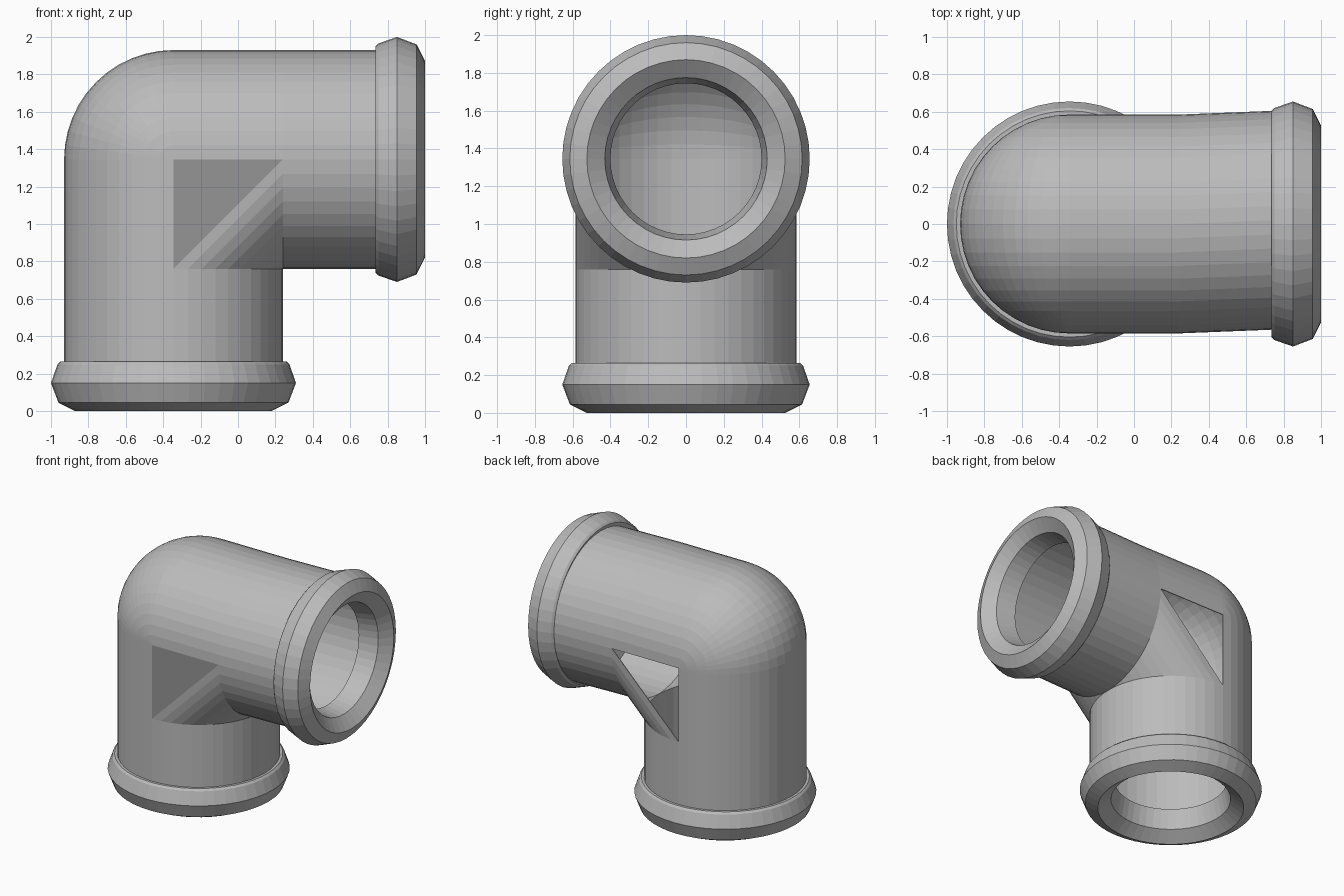
import bpy
import bmesh
from math import pi, sin, cos

cube = bpy.data.objects.get("Cube")
if cube:
    bpy.data.objects.remove(cube, do_unlink=True)

CX, CZ = -0.345, 1.345      # bend centre
R = 0.585                   # pipe radius
HALF = 24                   # sides per half circle
X_JOIN, Z_JOIN = CX + R, CZ - R


def make_material(name, value):
    mat = bpy.data.materials.new(name)
    mat.use_nodes = True
    colour = (value, value, value, 1)
    mat.diffuse_color = colour
    mat.node_tree.nodes["Principled BSDF"].inputs["Base Color"].default_value = colour
    return mat


grey = make_material("light grey", 0.5)
dark_grey = make_material("shaded grey", 0.3)


# A point on the level or upright pipe; angles 0 to pi lie on the outside of the bend
def level(x, t, r=R, shift=0):
    return (x, r * cos(t) + shift, CZ + r * sin(t))


def upright(z, t, r=R, shift=0):
    return (CX - r * sin(t), r * cos(t) + shift, z)


def elbow(a, t):
    return (CX - R * sin(t) * sin(a), R * cos(t), CZ + R * sin(t) * cos(a))


outer = [pi * i / HALF for i in range(HALF + 1)]
inner = [-t for t in outer]
full = [pi * i / HALF for i in range(2 * HALF + 1)]


def loft(bm, rows):
    grid = [[bm.verts.new(p) for p in row] for row in rows]
    for a, b in zip(grid, grid[1:]):
        for i in range(len(a) - 1):
            bm.faces.new((a[i], a[i + 1], b[i + 1], b[i]))


def finish(bm, name, mat):
    bmesh.ops.remove_doubles(bm, verts=bm.verts, dist=0.0005)
    bmesh.ops.recalc_face_normals(bm, faces=bm.faces)
    mesh = bpy.data.meshes.new(name)
    bm.to_mesh(mesh)
    bm.free()
    mesh.materials.append(mat)
    obj = bpy.data.objects.new(name, mesh)
    bpy.context.scene.collection.objects.link(obj)
    return obj


# Pipe body: outside of bend, inner gusset and two straight arms
bm = bmesh.new()
bend = [[elbow(pi / 2 * k / 12, t) for t in outer] for k in range(13)]
loft(bm, [[level(X_JOIN, t) for t in outer]] + bend + [[upright(Z_JOIN, t) for t in outer]])
loft(bm, [[level(X_JOIN, t) for t in inner], [upright(Z_JOIN, t) for t in inner]])
loft(bm, [[level(X_JOIN, t) for t in full], [level(0.74, t, R, 0.02) for t in full]])
loft(bm, [[upright(Z_JOIN, t) for t in full], [upright(0.26, t) for t in full]])
body = finish(bm, "pipe_body", grey)
shell = body.modifiers.new("wall", "SOLIDIFY")
shell.thickness = 0.006
shell.offset = -1

# Socket collars: distance from the open end, radius
profile = [(0, 0.525), (0.045, 0.615), (0.15, 0.655), (0.25, 0.62),
           (0.265, 0.605), (0.265, 0.57), (0.22, 0.40), (0.07, 0.43), (0, 0.525)]
for name, point, place in (("side_collar", level, lambda d: 1 - d),
                           ("bottom_collar", upright, lambda d: d)):
    bm = bmesh.new()
    loft(bm, [[point(place(d), t, r) for t in full] for d, r in profile])
    finish(bm, name, grey)

# Flat web closing the front corner; the rear corner stays open
bm = bmesh.new()
corners = [(CX, CZ), (CX, Z_JOIN), (X_JOIN, CZ)]
bm.faces.new([bm.verts.new((x, -R, z)) for x, z in corners])
web = finish(bm, "front_web", dark_grey)
